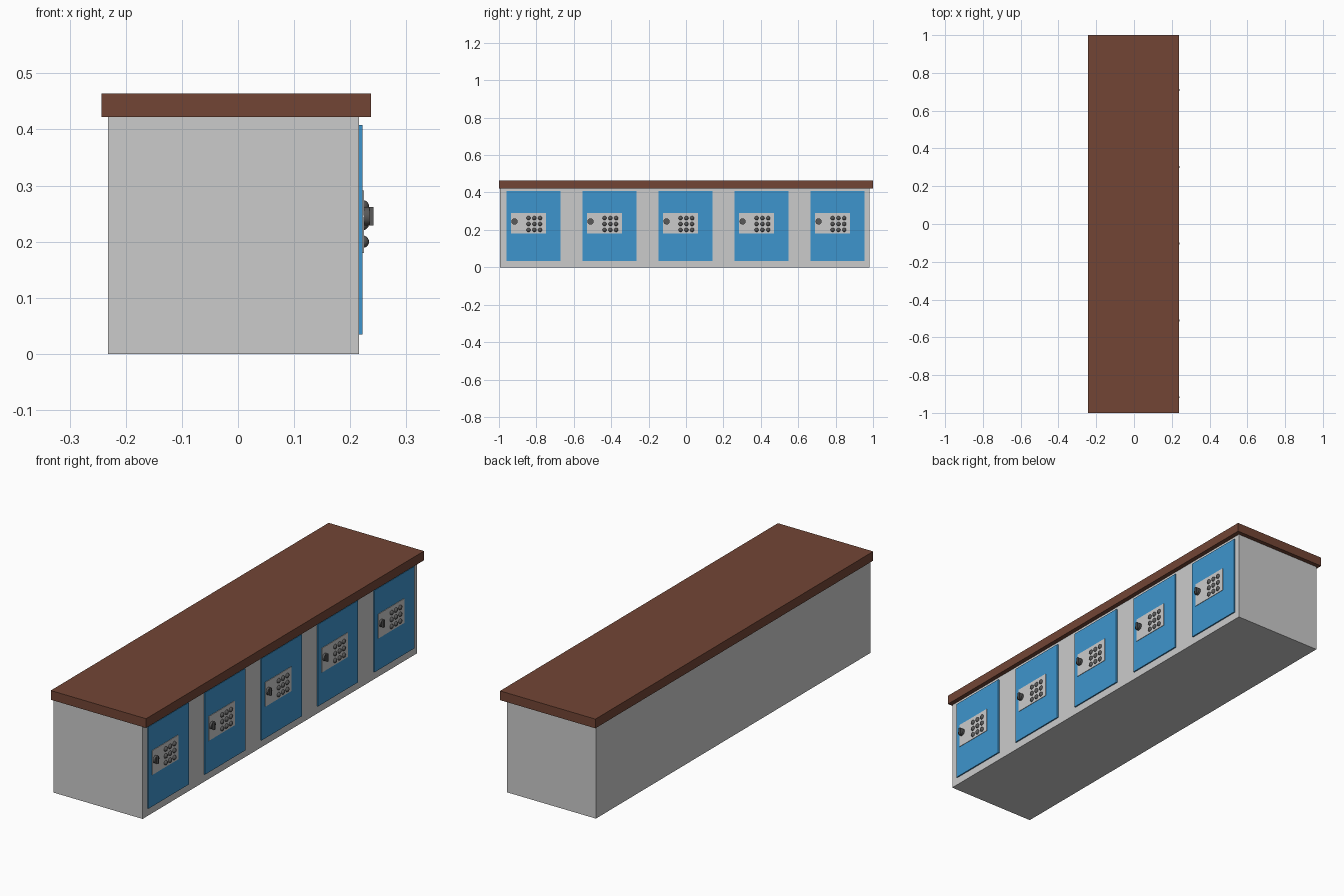
import bpy
from math import radians

if "Cube" in bpy.data.objects:
    bpy.data.objects.remove(bpy.data.objects["Cube"])


def material(name, rgb):
    m = bpy.data.materials.new(name)
    m.diffuse_color = (*rgb, 1)
    m.use_nodes = True
    m.node_tree.nodes["Principled BSDF"].inputs["Base Color"].default_value = m.diffuse_color
    return m


BROWN = material("brown_wood", (0.17, 0.06, 0.036))
BLUE = material("blue_paint", (0.048, 0.30, 0.61))
DARK = material("dark_metal", (0.1, 0.1, 0.1))


def finish(name, mat):
    ob = bpy.context.object
    ob.name = name
    if mat:
        ob.data.materials.append(mat)
    return ob


def box(name, x, y, z, mat=None):
    """Box from (min, max) ranges on each axis."""
    ranges = (x, y, z)
    bpy.ops.mesh.primitive_cube_add(size=1, location=[(a + b) / 2 for a, b in ranges])
    bpy.context.object.scale = [b - a for a, b in ranges]
    bpy.ops.object.transform_apply(location=False, rotation=False, scale=True)
    return finish(name, mat)


# Cabinet body and bench top
box("cabinet_body", (-0.232, 0.216), (-0.995, 0.98), (0, 0.422))
box("bench_top", (-0.2435, 0.237), (-1, 1), (0.422, 0.464), BROWN)

# Five locker doors, each with lock plate, knob and keypad
for i in range(5):
    y0 = -0.96 + 0.4065 * i
    box(f"door_{i + 1}", (0.215, 0.222), (y0, y0 + 0.289), (0.035, 0.408), BLUE)
    box(f"lock_plate_{i + 1}", (0.221, 0.2242), (y0 + 0.024, y0 + 0.211), (0.18, 0.291))

    # Turning knob with raised grip bar
    ky, kz = y0 + 0.043, 0.245
    bpy.ops.mesh.primitive_cylinder_add(vertices=24, radius=0.0165, depth=0.011,
                                        location=(0.2285, ky, kz),
                                        rotation=(0, radians(90), 0))
    bpy.ops.object.shade_smooth_by_angle(angle=radians(30))
    finish(f"knob_base_{i + 1}", DARK)
    box(f"knob_grip_{i + 1}", (0.233, 0.2415), (ky - 0.005, ky + 0.005),
        (kz - 0.0165, kz + 0.0165), DARK)

    # 3 x 3 keypad of domed buttons
    for row in range(3):
        for col in range(3):
            bpy.ops.mesh.primitive_uv_sphere_add(
                segments=16, ring_count=10, radius=0.011,
                location=(0.2225, y0 + 0.118 + 0.031 * col, 0.2 + 0.0315 * row))
            bpy.ops.object.shade_smooth()
            finish(f"button_{i + 1}_{row + 1}_{col + 1}", DARK)
